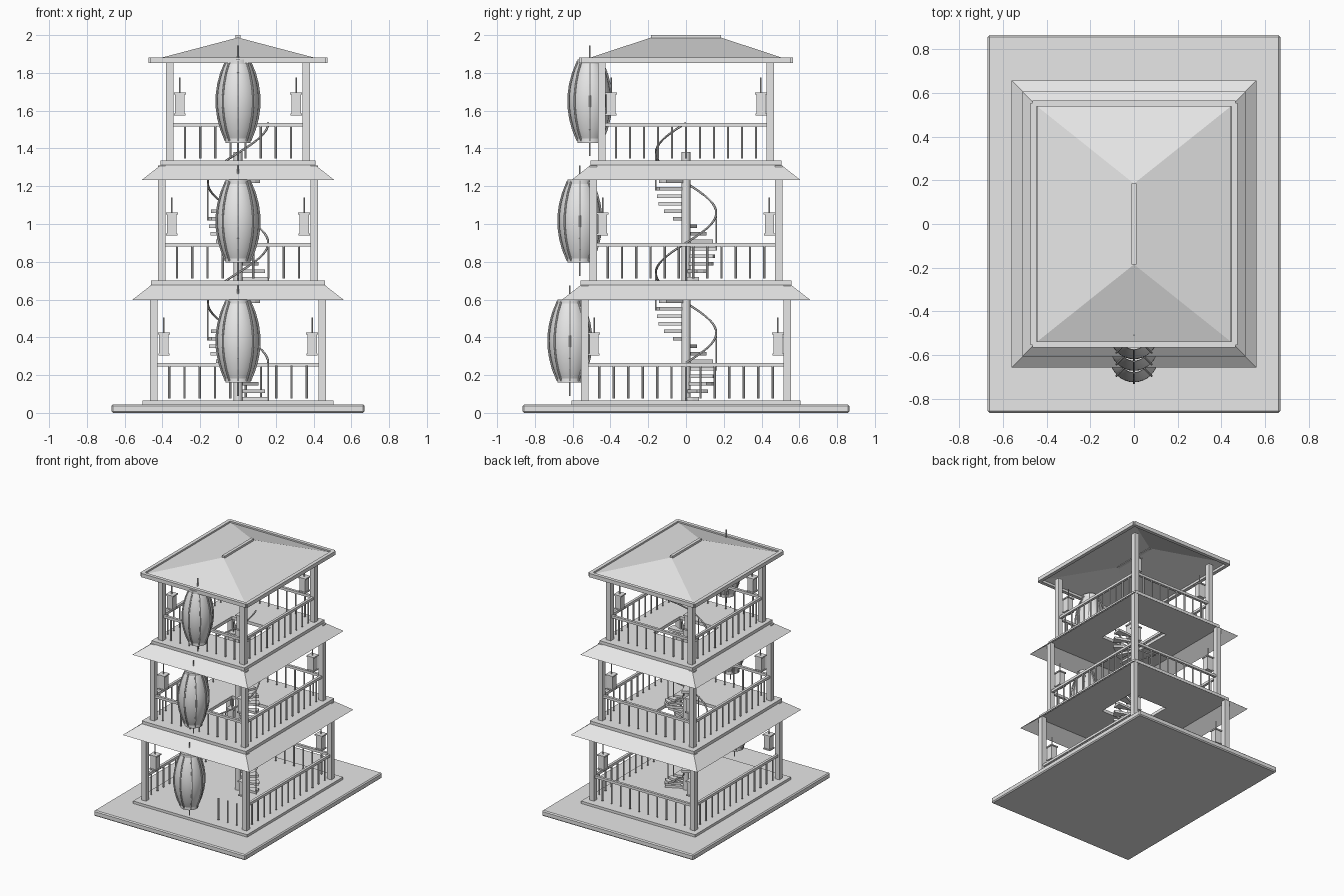
import bpy, bmesh, math
from mathutils import Matrix, Vector

if "Cube" in bpy.data.objects:
    bpy.data.objects.remove(bpy.data.objects["Cube"])

grey = bpy.data.materials.new("light_grey")
grey.use_nodes = True
COLOUR = (0.8, 0.8, 0.8, 1)
grey.diffuse_color = COLOUR
grey.node_tree.nodes["Principled BSDF"].inputs["Base Color"].default_value = COLOUR


def finish(name, bm, smooth=False):
    mesh = bpy.data.meshes.new(name)
    bm.to_mesh(mesh)
    bm.free()
    mesh.materials.append(grey)
    obj = bpy.data.objects.new(name, mesh)
    bpy.context.collection.objects.link(obj)
    if smooth:
        bpy.ops.object.select_all(action="DESELECT")
        obj.select_set(True)
        bpy.context.view_layer.objects.active = obj
        bpy.ops.object.shade_smooth_by_angle(angle=math.radians(40))
    return obj


def box(bm, lo, hi):
    lo, hi = Vector(lo), Vector(hi)
    m = Matrix.Translation((lo + hi) / 2) @ Matrix.Diagonal((*(hi - lo), 1))
    bmesh.ops.create_cube(bm, size=1, matrix=m)


def rod(bm, a, b, r, sides=8, r2=None):
    a, b = Vector(a), Vector(b)
    d = b - a
    m = Matrix.Translation((a + b) / 2) @ d.to_track_quat("Z", "Y").to_matrix().to_4x4()
    bmesh.ops.create_cone(bm, cap_ends=True, segments=sides, radius1=r,
                          radius2=r if r2 is None else r2, depth=d.length, matrix=m)


def tube(bm, points, r, sides=6):
    for a, b in zip(points, points[1:]):
        rod(bm, a, b, r, sides)


def ring(bm, w, d, z):
    return [bm.verts.new((x * w, y * d, z)) for x, y in ((-1, -1), (1, -1), (1, 1), (-1, 1))]


def bridge(bm, a, b):
    n = len(a)
    for i in range(n):
        j = (i + 1) % n
        bm.faces.new((a[i], a[j], b[j], b[i]))


CORNERS = [(sx, sy) for sx in (-1, 1) for sy in (-1, 1)]
STEP = 0.635

# Ground slab and plinth
bm = bmesh.new()
box(bm, (-0.67, -0.865, 0), (0.67, 0.865, 0.045))
slab = finish("ground_slab", bm)
bev = slab.modifiers.new("bevel", "BEVEL")
bev.width, bev.segments = 0.008, 1
bm = bmesh.new()
box(bm, (-0.505, -0.605, 0.045), (0.505, 0.605, 0.065))
finish("plinth", bm)


def upper_floor(name, w, d, z):
    """Thin floor with a square stair opening."""
    bm = bmesh.new()
    h = 0.17
    rings = [ring(bm, w, d, z - 0.025), ring(bm, w, d, z), ring(bm, h, h, z), ring(bm, h, h, z - 0.025)]
    for i in range(4):
        bridge(bm, rings[i], rings[(i + 1) % 4])
    finish(name, bm)


def skirt_roof(name, w, d, z):
    bm = bmesh.new()
    bridge(bm, ring(bm, w + 0.1, d + 0.1, z - 0.102), ring(bm, w - 0.005, d - 0.005, z - 0.02))
    finish(name, bm)


def railing(name, px, py, z, open_front):
    bm = bmesh.new()
    top = z + 0.2
    for s in (-1, 1):
        box(bm, (s * px - 0.01, -py, top - 0.02), (s * px + 0.01, py, top))
        if s > 0 or not open_front:
            box(bm, (-px, s * py - 0.01, top - 0.02), (px, s * py + 0.01, top))
        # Balusters along the side, then along the front or back
        n = round(2 * py / 0.077)
        for i in range(1, n):
            y = -py + 2 * py * i / n
            rod(bm, (s * px, y, z + 0.012), (s * px, y, top - 0.015), 0.006)
        n = round(2 * px / 0.081)
        for i in range(1, n):
            x = -px + 2 * px * i / n
            if s > 0 or not open_front or x > 0.17:
                rod(bm, (x, s * py, z + 0.012), (x, s * py, top - 0.015), 0.006)
    finish(name, bm)


def corner_lamps(name, px, py, z):
    bm = bmesh.new()
    for sx, sy in CORNERS:
        x, y = sx * (px - 0.053), sy * (py - 0.048)
        for half, lo, hi in ((0.03, 0.24, 0.25), (0.025, 0.25, 0.35), (0.032, 0.35, 0.36)):
            box(bm, (x - half, y - half, z + lo), (x + half, y + half, z + hi))
        rod(bm, (x, y, z + 0.36), (x, y, z + 0.44), 0.004)
    finish(name, bm)


def big_lantern(name, y, z):
    """Barrel lantern with eight ribs, end rims and a hanging rod."""
    lo, hi = z + 0.105, z + 0.525

    def profile(t, extra=0.0):
        return 0.06 + extra + 0.05 * math.sin(math.pi * t) ** 0.85, lo + (hi - lo) * t

    def circle(r, height):
        return [bm.verts.new((r * math.cos(a), y + r * math.sin(a), height))
                for a in (math.tau * i / 32 for i in range(32))]

    bm = bmesh.new()
    loops = [circle(*profile(i / 14)) for i in range(15)]
    for a, b in zip(loops, loops[1:]):
        bridge(bm, a, b)
    bm.faces.new(loops[0][::-1])
    bm.faces.new(loops[-1])
    finish(name + "_body", bm, True)
    bm = bmesh.new()
    for k in range(8):
        a = math.tau * k / 8
        pts = []
        for i in range(8):
            r, h = profile(i / 7, 0.005)
            pts.append((r * math.cos(a), y + r * math.sin(a), h))
        tube(bm, pts, 0.005)
    finish(name + "_ribs", bm)
    bm = bmesh.new()
    rod(bm, (0, y, lo - 0.01), (0, y, lo + 0.012), 0.066, 32)
    rod(bm, (0, y, hi - 0.012), (0, y, hi + 0.01), 0.066, 32)
    rod(bm, (0, y, z + 0.025), (0, y, z + 0.61), 0.004)
    finish(name + "_rims", bm, True)


def spiral_stair(name, z):
    treads, rails = bmesh.new(), bmesh.new()
    n, radius = 16, 0.16
    for i in range(n):
        a0, a1 = math.tau * i / n, math.tau * (i + 1.15) / n
        top = z + STEP * (i + 0.5) / n
        plan = [(r * math.cos(a), r * math.sin(a)) for r, a in
                ((0.02, a0), (0.155, a0), (0.155, (a0 + a1) / 2), (0.155, a1), (0.02, a1))]
        low = [treads.verts.new((*p, top - 0.018)) for p in plan]
        high = [treads.verts.new((*p, top)) for p in plan]
        bridge(treads, low, high)
        treads.faces.new(low[::-1])
        treads.faces.new(high)
        # One slim upright every fourth tread
        if i % 4 == 0:
            x, y = radius * math.cos(a0), radius * math.sin(a0)
            rod(rails, (x, y, top - 0.018), (x, y, z + 0.2 + STEP * i / n), 0.004)
    helix = [(radius * math.cos(a), radius * math.sin(a), z + 0.2 + STEP * a / math.tau)
             for a in (math.tau * i / 40 for i in range(41))]
    tube(rails, helix, 0.006)
    finish(name + "_treads", treads)
    finish(name + "_handrail", rails, True)


# Three stacked storeys, each a little narrower
for k, label in enumerate(("lower", "middle", "upper")):
    z = 0.065 + STEP * k
    px, py = 0.445 - 0.042 * k, 0.535 - 0.045 * k
    top = 1.86 if k == 2 else z + STEP - 0.025
    bm = bmesh.new()
    for sx, sy in CORNERS:
        box(bm, (sx * px - 0.02, sy * py - 0.02, z), (sx * px + 0.02, sy * py + 0.02, top))
    finish(label + "_posts", bm)
    railing(label + "_railing", px, py, z, k == 0)
    corner_lamps(label + "_corner_lamps", px, py, z)
    big_lantern(label + "_lantern", -0.615 + 0.053 * k, z)
    if k:
        w, d = 0.51 - 0.05 * k, 0.61 - 0.052 * k
        upper_floor(label + "_floor", w, d, z)
        skirt_roof(label + "_skirt_roof", w, d, z)
    if k < 2:
        spiral_stair(label + "_stair", z)

# Stair pole
bm = bmesh.new()
rod(bm, (0, 0, 0.065), (0, 0, 1.38), 0.023, 24)
finish("stair_pole", bm, True)

# Hipped top roof, eaves frame and ridge
bm = bmesh.new()
eave = ring(bm, 0.445, 0.54, 1.87)
front, back = (bm.verts.new((0, y, 1.987)) for y in (-0.185, 0.185))
bm.faces.new((eave[0], eave[1], front))
bm.faces.new((eave[1], eave[2], back, front))
bm.faces.new((eave[2], eave[3], back))
bm.faces.new((eave[3], eave[0], front, back))
finish("top_roof", bm)
bm = bmesh.new()
for s in (-1, 1):
    box(bm, (s * 0.46 - 0.014, -0.555, 1.852), (s * 0.46 + 0.014, 0.555, 1.882))
    box(bm, (-0.464, s * 0.552 - 0.014, 1.852), (0.464, s * 0.552 + 0.014, 1.882))
finish("eaves_frame", bm)
bm = bmesh.new()
box(bm, (-0.012, -0.185, 1.98), (0.012, 0.185, 2.0))
finish("roof_ridge", bm)
